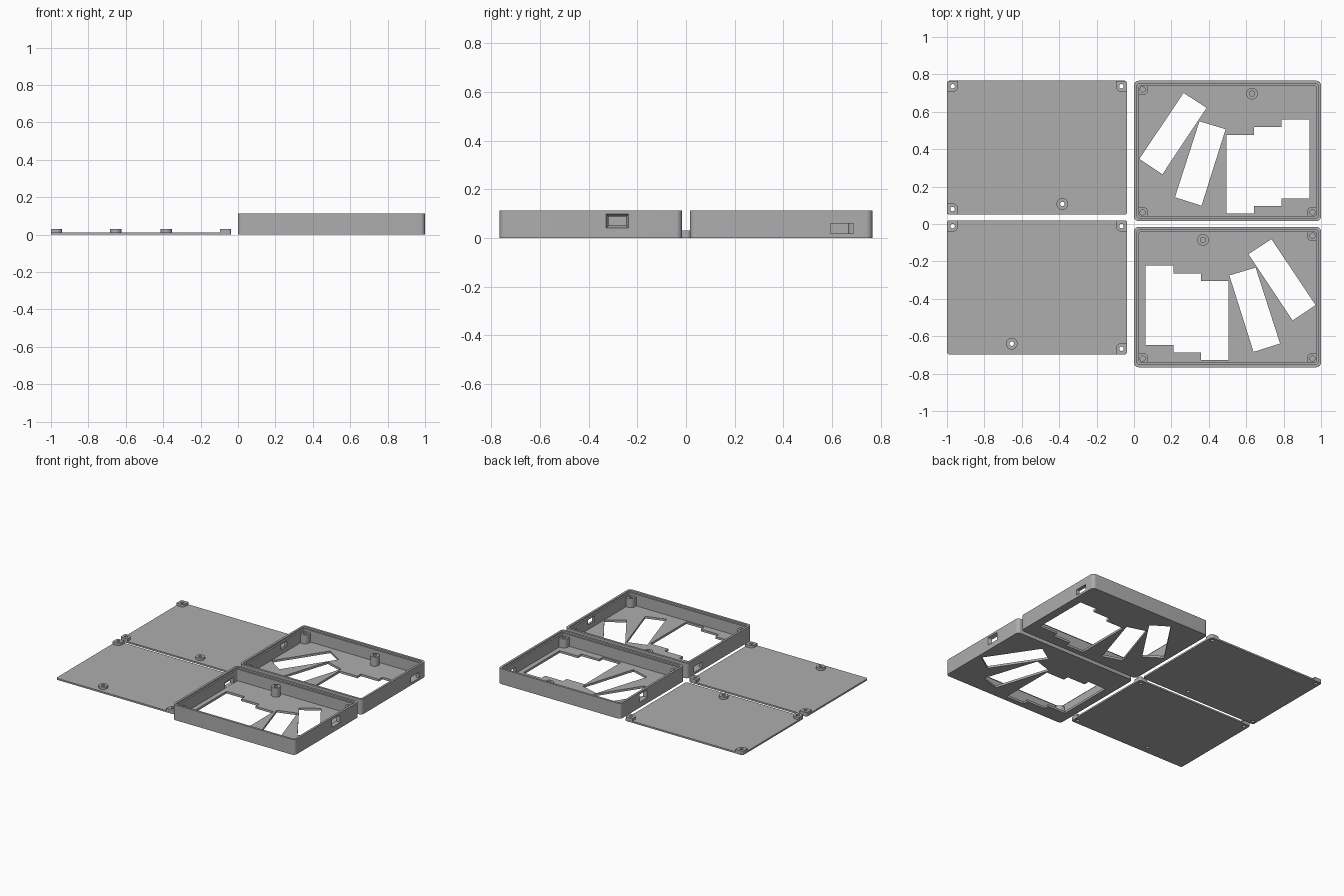
import bpy, bmesh, math
from mathutils import Matrix

if "Cube" in bpy.data.objects:
    bpy.data.objects.remove(bpy.data.objects["Cube"])

grey = bpy.data.materials.new("plain grey")
grey.diffuse_color = (0.42, 0.42, 0.42, 1)
grey.use_nodes = True
grey.node_tree.nodes["Principled BSDF"].inputs["Base Color"].default_value = grey.diffuse_color


def make(name, bm):
    bmesh.ops.recalc_face_normals(bm, faces=bm.faces)
    me = bpy.data.meshes.new(name)
    bm.to_mesh(me)
    bm.free()
    me.materials.append(grey)
    ob = bpy.data.objects.new(name, me)
    bpy.context.collection.objects.link(ob)
    return ob


def loft(name, lower, upper):
    """Solid between two matching rings of 3D points."""
    bm = bmesh.new()
    a = [bm.verts.new(p) for p in lower]
    b = [bm.verts.new(p) for p in upper]
    bm.faces.new(a)
    bm.faces.new(b)
    n = len(a)
    for i in range(n):
        bm.faces.new((a[i], a[(i + 1) % n], b[(i + 1) % n], b[i]))
    return make(name, bm)


def prism(name, pts, z0, z1):
    return loft(name, [(x, y, z0) for x, y in pts], [(x, y, z1) for x, y in pts])


def rounded(x0, y0, x1, y1, radii, seg=8):
    """Rounded rectangle; radii run counter-clockwise from the (x1, y1) corner."""
    pts = []
    corners = ((x1, y1, -1, -1), (x0, y1, 1, -1), (x0, y0, 1, 1), (x1, y0, -1, 1))
    for k, ((cx, cy, sx, sy), r) in enumerate(zip(corners, radii)):
        for i in range(seg + 1):
            t = math.pi / 2 * (k + i / seg)
            pts.append((cx + sx * r + r * math.cos(t), cy + sy * r + r * math.sin(t)))
    return pts


def circle(x, y, r, n=32):
    return [(x + r * math.cos(2 * math.pi * i / n), y + r * math.sin(2 * math.pi * i / n))
            for i in range(n)]


def boolean(ob, tool, op='DIFFERENCE'):
    mod = ob.modifiers.new("bool", 'BOOLEAN')
    mod.operation, mod.object, mod.solver = op, tool, 'EXACT'
    bpy.context.view_layer.objects.active = ob
    bpy.ops.object.modifier_apply(modifier=mod.name)
    bpy.data.objects.remove(tool, do_unlink=True)


def corner_boss(cx, cy, dx, dy, out, r, z0, z1, r_out):
    """Corner block; dx, dy point towards the outer corner, the opposite corner is round."""
    xs = sorted((cx + dx * out, cx - dx * r))
    ys = sorted((cy + dy * out, cy - dy * r))
    radii = [r_out if (a, b) == (dx, dy) else r if (a, b) == (-dx, -dy) else 0.001
             for a, b in ((1, 1), (-1, 1), (-1, -1), (1, -1))]
    return prism("boss", rounded(xs[0], ys[0], xs[1], ys[1], radii), z0, z1)


def mirrored(ob, name, cx, dy):
    """Copy mirrored across x = cx and moved by dy."""
    me = ob.data.copy()
    me.transform(Matrix.Translation((2 * cx, dy, 0)) @ Matrix.Diagonal((-1, 1, 1, 1)))
    me.flip_normals()
    dup = bpy.data.objects.new(name, me)
    bpy.context.collection.objects.link(dup)
    return dup


# ---- Tray: shell with a ledge for the lid ----
Y0, Y1, H, FLOOR = 0.016, 0.766, 0.113, 0.016


def inset(d, r):
    return rounded(d, Y0 + d, 1 - d, Y1 - d, [r] * 4)


tray = prism("back_tray", inset(0, 0.025), 0, H)
boolean(tray, prism("ledge", inset(0.016, 0.014), 0.101, 0.2))
boolean(tray, prism("cavity", inset(0.027, 0.008), FLOOR, 0.15))

# Screw bosses in three corners and a round post
C = 0.046
corners = ((C, Y1 - C, -1, 1), (C, Y0 + C, -1, -1), (1 - C, Y0 + C, 1, -1))
for cx, cy, dx, dy in corners:
    boolean(tray, corner_boss(cx, cy, dx, dy, 0.034, 0.03, 0.008, 0.083, 0.01), 'UNION')
boolean(tray, prism("post", circle(0.631, 0.697, 0.031), 0.008, 0.083), 'UNION')
for x, y in [c[:2] for c in corners] + [(0.631, 0.697)]:
    boolean(tray, prism("screw_hole", circle(x, y, 0.014), 0.02, 0.1))

# Floor openings: two tilted slots and a stepped window
openings = (
    [(0.265, 0.701), (0.388, 0.621), (0.152, 0.266), (0.029, 0.348)],
    [(0.35, 0.549), (0.490, 0.507), (0.361, 0.098), (0.219, 0.143)],
    [(0.495, 0.477), (0.642, 0.477), (0.642, 0.518), (0.789, 0.518), (0.789, 0.56),
     (0.938, 0.56), (0.938, 0.136), (0.789, 0.136), (0.789, 0.096), (0.642, 0.096),
     (0.642, 0.056), (0.495, 0.056)],
)
for pts in openings:
    boolean(tray, prism("opening", pts, -0.05, 0.05))


# Side ports: a plain slot on the right, a tapered one on the left
def port_ring(x, y, z, w, h):
    return [(x, y + a * w / 2, z + b * h / 2) for a, b in ((-1, -1), (1, -1), (1, 1), (-1, 1))]


boolean(tray, loft("slot_port", port_ring(0.95, 0.641, 0.0385, 0.094, 0.043),
                   port_ring(1.05, 0.641, 0.0385, 0.094, 0.043)))
boolean(tray, loft("tapered_port", port_ring(-0.003, 0.50, 0.069, 0.094, 0.059),
                   port_ring(0.030, 0.50, 0.069, 0.070, 0.036)))

# ---- Lid: thin plate with matching bosses and through holes ----
LX0, LX1, LY0, LY1 = -1.0, -0.037, 0.05, 0.766
lid = prism("back_lid", rounded(LX0, LY0, LX1, LY1, [0.013] * 4), 0, 0.012)
E = 0.03
lid_corners = ((LX0 + E, LY1 - E, -1, 1), (LX0 + E, LY0 + E, -1, -1), (LX1 - E, LY1 - E, 1, 1))
for cx, cy, dx, dy in lid_corners:
    boolean(lid, corner_boss(cx, cy, dx, dy, 0.0295, 0.03, 0.006, 0.03, 0.0125), 'UNION')
post = (-0.383, 0.107)
boolean(lid, prism("post", circle(*post, 0.031), 0.006, 0.03), 'UNION')
for x, y in [c[:2] for c in lid_corners] + [post]:
    boolean(lid, prism("screw_hole", circle(x, y, 0.012), -0.05, 0.1))

# ---- Mirrored second case ----
parts = [tray, lid,
         mirrored(tray, "front_tray", 0.5, -0.782),
         mirrored(lid, "front_lid", (LX0 + LX1) / 2, -0.747)]
bpy.ops.object.select_all(action='DESELECT')
for ob in parts:
    ob.select_set(True)
bpy.context.view_layer.objects.active = tray
bpy.ops.object.shade_smooth_by_angle(angle=math.radians(30))
